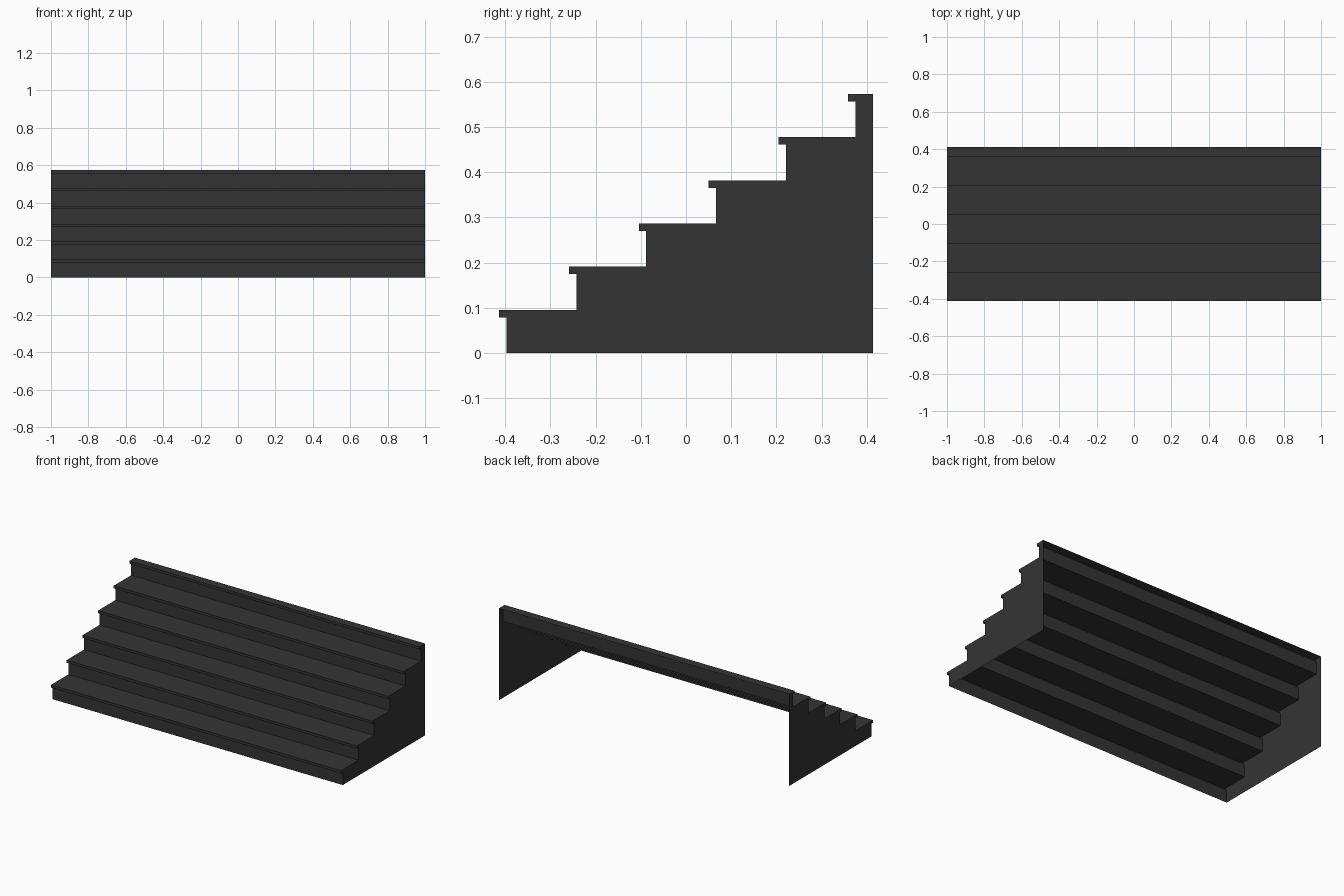
import bpy, bmesh

if "Cube" in bpy.data.objects:
    bpy.data.objects.remove(bpy.data.objects["Cube"])

STEPS, RISE, RUN = 6, 0.0955, 0.1543
NOSE, HALF_W, HALF_D = 0.0165, 1.0, 0.413

mat = bpy.data.materials.new("dark grey")
mat.diffuse_color = (0.034, 0.034, 0.034, 1)
mat.use_nodes = True
mat.node_tree.nodes["Principled BSDF"].inputs["Base Color"].default_value = mat.diffuse_color


def stair_profile():
    """(y, z) points from the front foot up to the top back edge."""
    pts = []
    for i in range(STEPS):
        nose_y = -HALF_D + i * RUN
        riser_y, top = nose_y + NOSE, (i + 1) * RISE
        pts += [(riser_y, i * RISE), (riser_y, top - NOSE),
                (nose_y, top - NOSE), (nose_y, top)]
    return pts + [(HALF_D, STEPS * RISE)]


def finish(name, bm):
    mesh = bpy.data.meshes.new(name)
    bm.to_mesh(mesh)
    bm.free()
    mesh.materials.append(mat)
    obj = bpy.data.objects.new(name, mesh)
    bpy.context.collection.objects.link(obj)


profile = stair_profile()

# treads and risers: one folded sheet, open behind and below
bm = bmesh.new()
left = [bm.verts.new((-HALF_W, y, z)) for y, z in profile]
right = [bm.verts.new((HALF_W, y, z)) for y, z in profile]
for i in range(len(profile) - 1):
    bm.faces.new((left[i], right[i], right[i + 1], left[i + 1]))
finish("treads_and_risers", bm)

# flat side panels following the stepped outline
for name, x in (("left_side_panel", -HALF_W), ("right_side_panel", HALF_W)):
    bm = bmesh.new()
    outline = profile + [(HALF_D, 0)]
    if x > 0:
        outline = outline[::-1]
    face = bm.faces.new([bm.verts.new((x, y, z)) for y, z in outline])
    face.normal_update()
    if face.normal.x * x < 0:
        face.normal_flip()
    bmesh.ops.triangulate(bm, faces=[face], ngon_method='EAR_CLIP')
    finish(name, bm)
